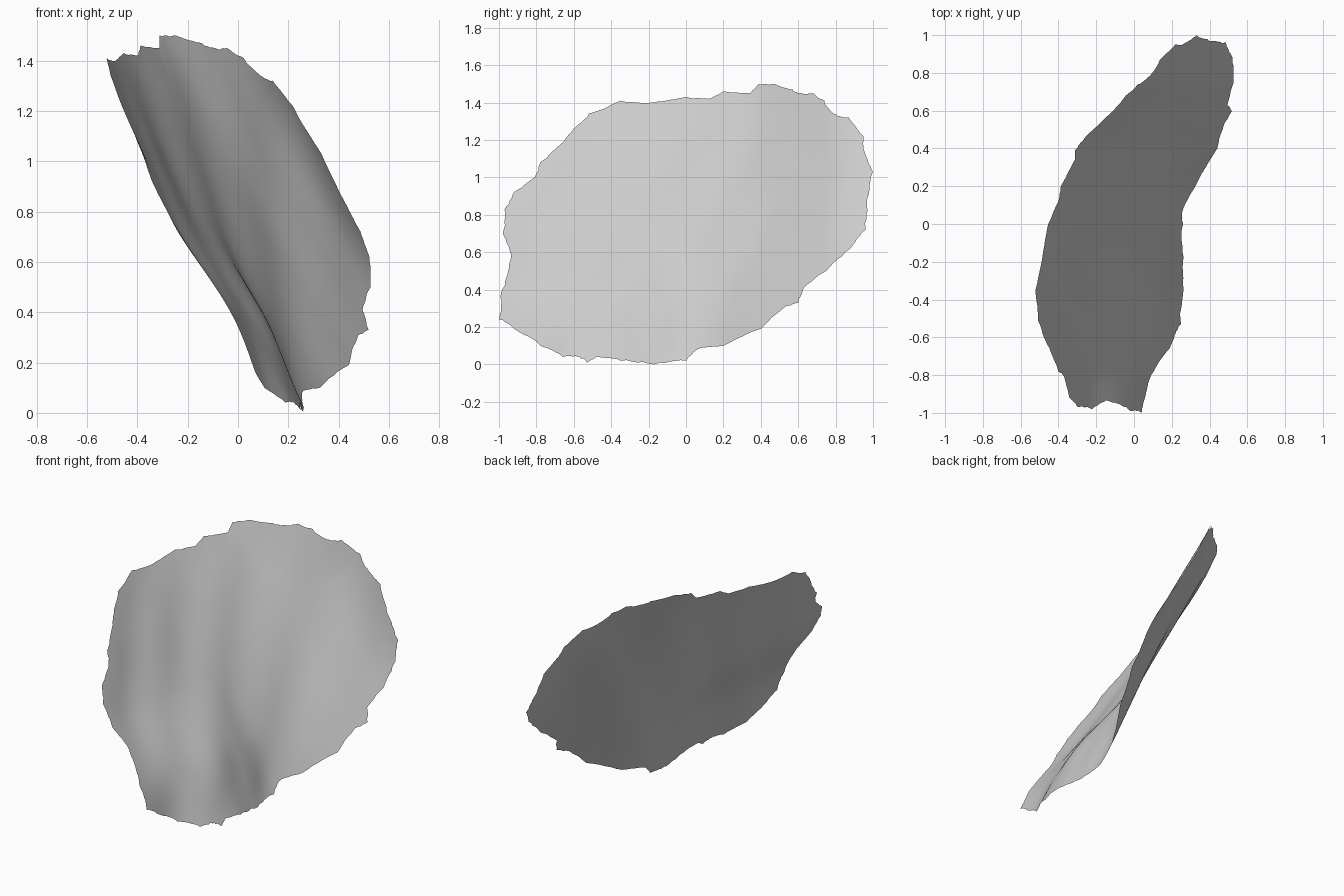
import bpy
import bmesh
import math
import random

random.seed(4)

if "Cube" in bpy.data.objects:
    bpy.data.objects.remove(bpy.data.objects["Cube"], do_unlink=True)

# Rim of the sheet as (y, z), anticlockwise
RIM = [
    (1, 1.03), (.96, 1.12), (.95, 1.22), (.87, 1.32), (.79, 1.34), (.74, 1.41),
    (.68, 1.45), (.62, 1.45), (.57, 1.47), (.47, 1.5), (.39, 1.5), (.34, 1.45),
    (.2, 1.46), (.12, 1.42), (0, 1.43), (-.18, 1.4), (-.35, 1.41), (-.52, 1.34),
    (-.6, 1.26), (-.69, 1.16), (-.78, 1.08), (-.81, 1), (-.92, .92), (-.97, .83),
    (-.98, .7), (-.94, .6), (-.95, .5), (-.99, .38), (-1, .24), (-.92, .19),
    (-.78, .1), (-.66, .04), (-.58, .04), (-.53, .01), (-.47, .04), (-.35, .02),
    (-.17, 0), (0, .02), (.06, .08), (.2, .1), (.4, .19), (.52, .3), (.6, .33),
    (.64, .42), (.75, .5), (.88, .62), (.96, .72), (.97, .82), (.98, .93),
]
# Sideways bend sampled evenly from front to back, one row per height
BEND_ROWS = [
    [.13, .14, .235, .272, .262, .27, .375, .55, .7, .8, .88],
    [.19, .2, .25, .305, .32, .318, .4, .54, .7, .83, .9],
    [.16, .16, .195, .24, .285, .345, .425, .53, .68, .825, .89],
    [.17, .195, .205, .235, .28, .345, .425, .53, .675, .82, .9],
    [.18, .21, .235, .25, .28, .33, .415, .52, .69, .84, .9],
]
LEAN = .55
HEIGHT = 1.5
CENTRE_Z = .75
RINGS = 28
STEPS = 6


def smooth_sample(values, fraction):
    """Catmull-Rom interpolation of evenly spaced values."""
    last = len(values) - 1
    pos = min(max(fraction * last, 0), last - 1e-6)
    i = int(pos)
    t = pos - i
    a, b, c, d = (values[min(max(i + k, 0), last)] for k in (-1, 0, 1, 2))
    return b + t / 2 * (c - a + t * (2 * a - 5 * b + 4 * c - d
                                     + t * (3 * (b - c) + d - a)))


def sheet_x(y, z, inside):
    """Leaning, bent sheet with faint diagonal ripples that fade at the rim."""
    column = [smooth_sample(row, (y + 1) / 2) for row in BEND_ROWS]
    ripple = .005 * math.sin(15 * (y - .65 * z) + 11) * inside
    return smooth_sample(column, z / HEIGHT) - LEAN * z + ripple


def ragged_rim():
    """Subdivide the rim and nibble it slightly inwards."""
    points = []
    for (y, z), (next_y, next_z) in zip(RIM, RIM[1:] + RIM[:1]):
        for step in range(STEPS):
            t = step / STEPS
            nibble = 1 if step == 0 else 1 - random.uniform(0, .009)
            py = y + (next_y - y) * t
            pz = z + (next_z - z) * t
            points.append((py * nibble, CENTRE_Z + (pz - CENTRE_Z) * nibble))
    return points


def add_sheet(name, material):
    """Fill the rim with concentric rings lying on the bent surface."""
    bm = bmesh.new()
    rim = ragged_rim()
    count = len(rim)
    centre = bm.verts.new((sheet_x(0, CENTRE_Z, 1), 0, CENTRE_Z))
    rings = []
    for ring in range(1, RINGS + 1):
        s = ring / RINGS
        row = []
        for y, z in rim:
            py, pz = y * s, CENTRE_Z + (z - CENTRE_Z) * s
            row.append(bm.verts.new((sheet_x(py, pz, 1 - s ** 4), py, pz)))
        rings.append(row)
    for i in range(count):
        j = (i + 1) % count
        bm.faces.new((centre, rings[0][i], rings[0][j]))
        for inner, outer in zip(rings, rings[1:]):
            bm.faces.new((inner[i], outer[i], outer[j], inner[j]))
    for face in bm.faces:
        face.smooth = True
    mesh = bpy.data.meshes.new(name)
    bm.to_mesh(mesh)
    bm.free()
    mesh.materials.append(material)
    obj = bpy.data.objects.new(name, mesh)
    bpy.context.collection.objects.link(obj)
    return obj


# Single pale grey colour
grey = bpy.data.materials.new("pale_grey")
grey.use_nodes = True
colour = (.6, .6, .6, 1)
grey.diffuse_color = colour
grey.node_tree.nodes["Principled BSDF"].inputs["Base Color"].default_value = colour

# Wavy sheet with a ragged rim
add_sheet("petal", grey)
